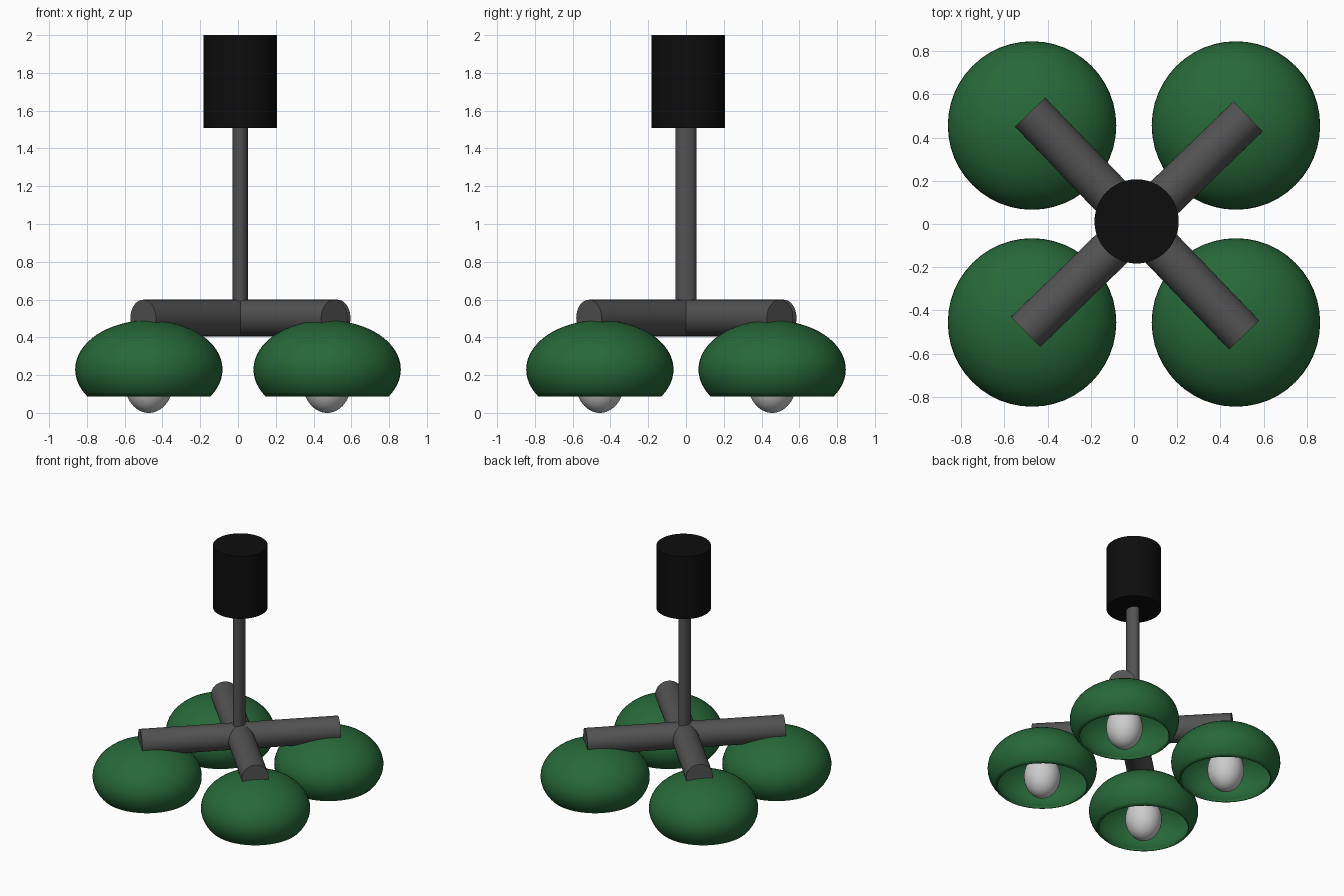
import bpy, bmesh, math
from mathutils import Vector, Matrix

if "Cube" in bpy.data.objects:
    bpy.data.objects.remove(bpy.data.objects["Cube"])


def material(name, rgb):
    m = bpy.data.materials.new(name)
    m.diffuse_color = (*rgb, 1)
    m.use_nodes = True
    m.node_tree.nodes["Principled BSDF"].inputs["Base Color"].default_value = m.diffuse_color
    return m


black = material("black", (0.004, 0.004, 0.004))
dark_grey = material("dark_grey", (0.085, 0.085, 0.085))
green = material("green", (0.02, 0.14, 0.04))


def finish(name, bm, mat=None):
    me = bpy.data.meshes.new(name)
    bm.to_mesh(me)
    bm.free()
    ob = bpy.data.objects.new(name, me)
    bpy.context.collection.objects.link(ob)
    if mat:
        me.materials.append(mat)
    bpy.ops.object.select_all(action='DESELECT')
    ob.select_set(True)
    bpy.context.view_layer.objects.active = ob
    bpy.ops.object.shade_smooth_by_angle(angle=math.radians(40))
    return ob


def tube(name, a, b, rx, ry, mat, sides=48):
    a, b = Vector(a), Vector(b)
    d = b - a
    rot = d.to_track_quat('Z', 'Y').to_matrix().to_4x4()
    mtx = Matrix.Translation((a + b) / 2) @ rot @ Matrix.Diagonal((rx, ry, d.length, 1))
    bm = bmesh.new()
    bmesh.ops.create_cone(bm, cap_ends=True, segments=sides, radius1=1, radius2=1,
                          depth=1, matrix=mtx)
    return finish(name, bm, mat)


def ellipsoid(centre, r, rz):
    bm = bmesh.new()
    bmesh.ops.create_uvsphere(bm, u_segments=48, v_segments=32, radius=1,
                              matrix=Matrix.Translation(centre) @ Matrix.Diagonal((r, r, rz, 1)))
    return bm


# ceiling canopy and hanging rod
tube("ceiling_canopy", (0.012, 0.012, 1.508), (0.012, 0.012, 2.0), 0.195, 0.195, black)
rod = tube("hanging_rod", (0.012, 0, 0.5), (0.012, 0, 1.53), 0.04, 0.055, dark_grey)

# crossed arms
Z, R = 0.502, 0.097
tube("cross_arm_a", (-0.481, 0.518, Z), (0.510, -0.514, Z), R, R, dark_grey)
tube("cross_arm_b", (-0.502, -0.500, Z), (0.528, 0.498, Z), R, R, dark_grey)

# open-bottomed shades with bulbs inside
for sx, side in ((-1, "left"), (1, "right")):
    for sy, end in ((-1, "front"), (1, "back")):
        x, y = sx * 0.472, sy * 0.456
        bm = ellipsoid((x, y, 0.23), 0.39, 0.26)
        bmesh.ops.bisect_plane(bm, geom=bm.verts[:] + bm.edges[:] + bm.faces[:],
                               plane_co=(0, 0, 0.087), plane_no=(0, 0, -1), clear_outer=True)
        shade = finish(f"shade_{end}_{side}", bm, green)
        wall = shade.modifiers.new("wall", 'SOLIDIFY')
        wall.thickness = 0.012
        wall.offset = -1
        finish(f"bulb_{end}_{side}", ellipsoid((x, y, 0.165), 0.13, 0.165))
